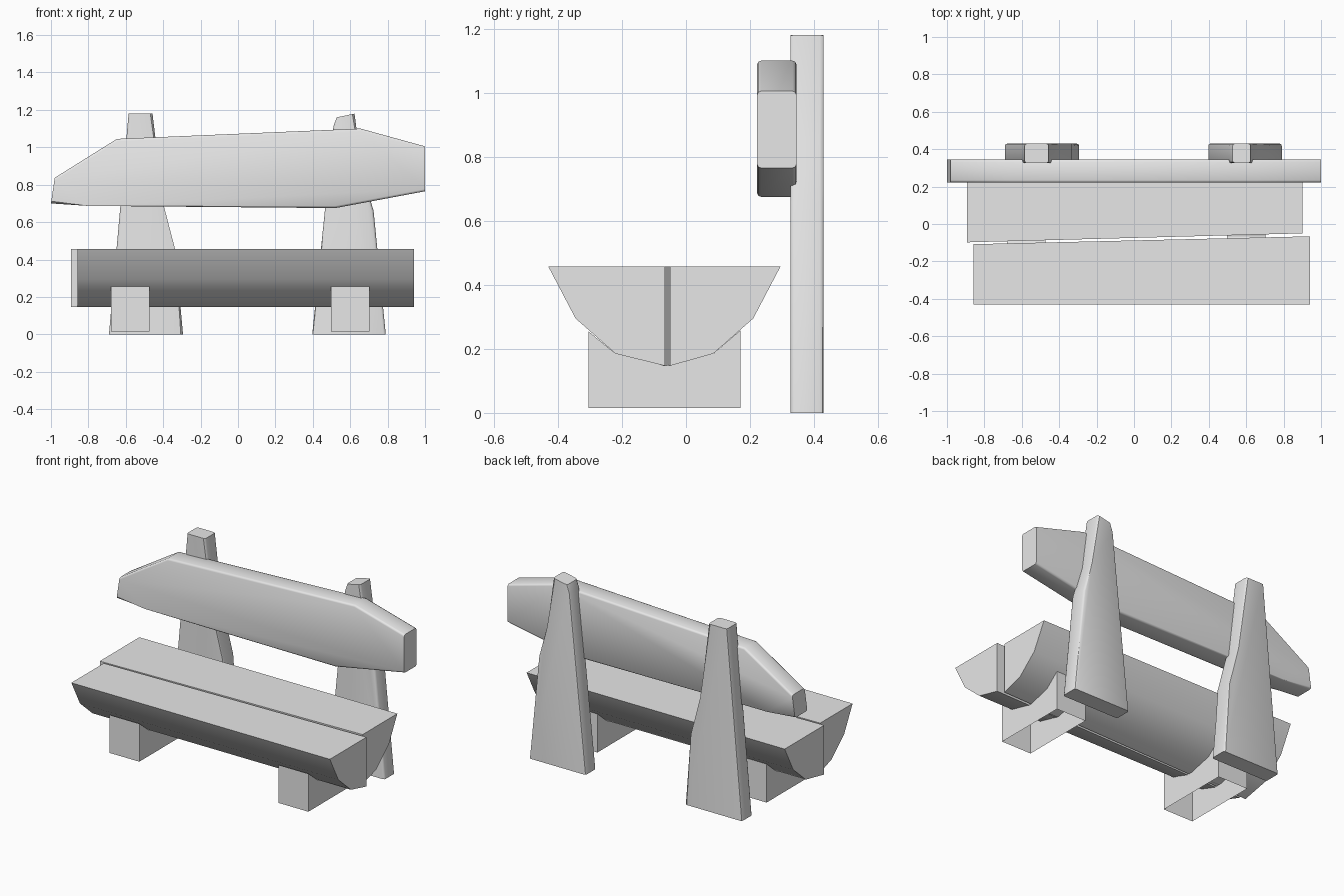
import bpy, bmesh, math
from mathutils import Vector

cube = bpy.data.objects.get("Cube")
if cube:
    bpy.data.objects.remove(cube, do_unlink=True)

grey = bpy.data.materials.new("plain_grey")
grey.use_nodes = True
grey.diffuse_color = (0.8, 0.8, 0.8, 1)
grey.node_tree.nodes["Principled BSDF"].inputs["Base Color"].default_value = (0.8, 0.8, 0.8, 1)


def finish(name, bm, angle=45):
    bmesh.ops.recalc_face_normals(bm, faces=bm.faces)
    mesh = bpy.data.meshes.new(name)
    bm.to_mesh(mesh)
    bm.free()
    mesh.materials.append(grey)
    obj = bpy.data.objects.new(name, mesh)
    bpy.context.collection.objects.link(obj)
    bpy.ops.object.select_all(action="DESELECT")
    obj.select_set(True)
    bpy.context.view_layer.objects.active = obj
    bpy.ops.object.shade_smooth_by_angle(angle=math.radians(angle))
    return obj


def loft(bm, ring_a, ring_b, caps=True):
    """Join two matching rings of points with side faces."""
    a = [bm.verts.new(p) for p in ring_a]
    b = [bm.verts.new(p) for p in ring_b]
    n = len(a)
    for i in range(n):
        j = (i + 1) % n
        bm.faces.new((a[i], a[j], b[j], b[i]))
    if caps:
        bm.faces.new(a)
        bm.faces.new(b)


def plank(name, outline, y0, y1, end_segments):
    """Upright board from an x-z outline, its long rims softened."""
    bm = bmesh.new()
    loft(bm, [(x, y0, z) for x, z in outline], [(x, y1, z) for x, z in outline])
    n = len(outline)
    ends = [(Vector(outline[i]) + Vector(outline[(i + 1) % n])) / 2 for i in end_segments]
    rims = []
    for e in bm.edges:
        p, q = (v.co for v in e.verts)
        if abs(p.y - q.y) < 0.001:
            mid = (p + q) / 2
            if all((Vector((mid.x, mid.z)) - m).length > 0.001 for m in ends):
                rims.append(e)
    bmesh.ops.bevel(bm, geom=rims, offset=0.012, segments=2, profile=0.5, affect="EDGES")
    return finish(name, bm)


# Split half-log seat: the underside curve and the slanted split
top, keel = 0.457, 0.147
under_front = [(-0.43, top), (-0.345, 0.295), (-0.22, 0.185)]
under_back = [(0.295, top), (0.21, 0.295), (0.085, 0.185)]


def seat_half(name, under, x0, x1, split0, split1):
    bm = bmesh.new()
    rings = [[(x, y, z) for y, z in under + [(s, keel), (s, top)]]
             for x, s in ((x0, split0), (x1, split1))]
    loft(bm, *rings)
    finish(name, bm, 35)


seat_half("seat_front_half", under_front, -0.858, 0.94, -0.108, -0.066)
seat_half("seat_back_half", under_back, -0.893, 0.902, -0.098, -0.05)

# Hollow feet, open underneath, with tops fitted to the log
saddle = [(-0.305, 0.255), (-0.22, 0.185), (-0.066, keel), (0.085, 0.185), (0.17, 0.258)]
for name, x0, x1 in (("right_foot", -0.68, -0.473), ("left_foot", 0.497, 0.703)):
    bm = bmesh.new()
    side = [(-0.305, 0.016)] + saddle + [(0.17, 0.016)]
    loft(bm, [(x0, y, z) for y, z in side], [(x1, y, z) for y, z in side])
    floor = [f for f in bm.faces if all(v.co.z < 0.02 for v in f.verts)]
    bmesh.ops.delete(bm, geom=floor, context="FACES_ONLY")
    finish(name, bm, 20)

# Tapered posts behind the seat
plank("right_post", [(-0.69, 0), (-0.294, 0), (-0.335, 0.45), (-0.40, 0.70),
                     (-0.457, 1.18), (-0.585, 1.18)], 0.326, 0.43, (0, 4))
plank("left_post", [(0.397, 0), (0.79, 0), (0.725, 0.66), (0.665, 0.86),
                    (0.623, 1.18), (0.527, 1.16), (0.51, 1.11)], 0.326, 0.43, (0, 4))

# Rough-cut backrest board
plank("backrest", [(-1.0, 0.70), (-0.805, 0.687), (0.52, 0.675), (1.0, 0.765),
                   (1.0, 1.005), (0.655, 1.10), (-0.647, 1.045), (-0.98, 0.837)],
      0.222, 0.345, (3, 7))
